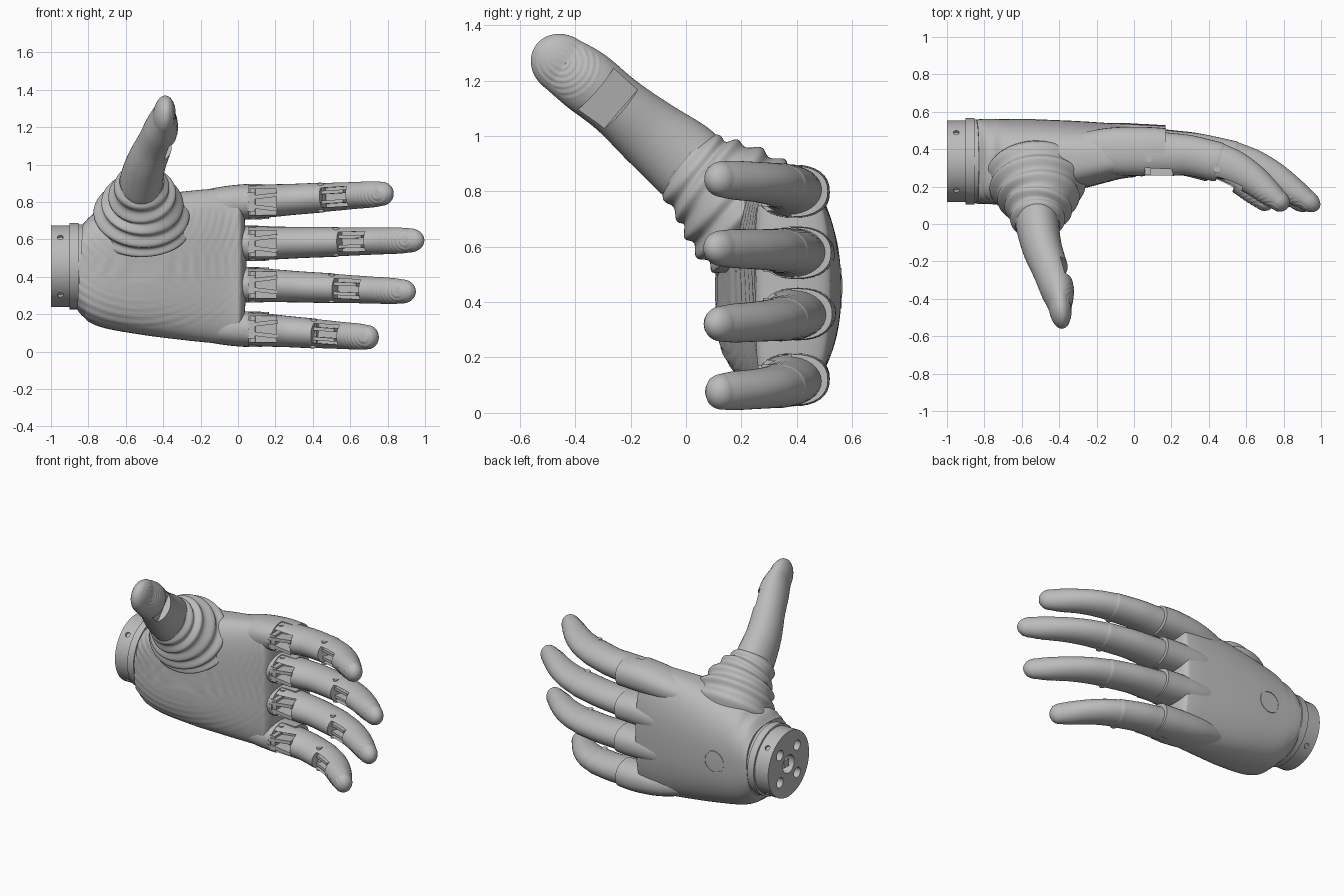
import bpy, bmesh, math
from mathutils import Vector, Matrix

old = bpy.data.objects.get("Cube")
if old:
    bpy.data.objects.remove(old)

grey = bpy.data.materials.new("matte_grey")
grey.use_nodes = True
grey.diffuse_color = (0.5, 0.5, 0.5, 1)
grey.node_tree.nodes["Principled BSDF"].inputs["Base Color"].default_value = (0.5, 0.5, 0.5, 1)


def smooth(ob, angle=35):
    bpy.ops.object.select_all(action='DESELECT')
    ob.select_set(True)
    bpy.context.view_layer.objects.active = ob
    bpy.ops.object.shade_smooth_by_angle(angle=math.radians(angle))


def finish(name, bm):
    bmesh.ops.recalc_face_normals(bm, faces=bm.faces)
    mesh = bpy.data.meshes.new(name)
    bm.to_mesh(mesh)
    bm.free()
    mesh.materials.append(grey)
    ob = bpy.data.objects.new(name, mesh)
    bpy.context.collection.objects.link(ob)
    smooth(ob)
    return ob


def spline(pts, steps):
    """Catmull-Rom through tuples of any length."""
    out = []
    for i in range(len(pts) - 1):
        a, b, c, d = (pts[max(0, min(len(pts) - 1, i + k))] for k in (-1, 0, 1, 2))
        for k in range(steps):
            t = k / steps
            out.append([q + 0.5 * t * (r - p + t * (2*p - 5*q + 4*r - s + t * (3*(q - r) + s - p)))
                        for p, q, r, s in zip(a, b, c, d)])
    return out + [list(pts[-1])]


def tube(name, pts, side, segs=32, steps=8, power=2, tip=0, ripple=None, bellows=0, bend=0):
    """Loft through (x, y, z, side radius, depth radius), optional rounded tip and relief."""
    rows = spline(pts, steps)
    if tip:
        end, t = rows[-1], (Vector(rows[-1][:3]) - Vector(rows[-2][:3])).normalized()
        for k in range(1, 13):
            a = math.pi / 2 * k / 12.4
            rows.append([*(Vector(end[:3]) + t * tip * math.sin(a)),
                         end[3] * math.cos(a), end[4] * math.cos(a)])
    bm, rings = bmesh.new(), []
    for i, row in enumerate(rows):
        c = Vector(row[:3])
        t = (Vector(rows[min(i + 1, len(rows) - 1)][:3]) - Vector(rows[max(i - 1, 0)][:3])).normalized()
        s = (Vector(side) - t * t.dot(Vector(side))).normalized()
        d = t.cross(s)
        swell = 1 + 0.055 * math.sin(2 * math.pi * bellows * i / len(rows)) if bellows else 1
        ring = []
        for k in range(segs):
            a = 2 * math.pi * k / segs
            u, v = math.cos(a), math.sin(a)
            u = math.copysign(abs(u) ** (2 / power), u)
            v = math.copysign(abs(v) ** (2 / power), v)
            out = s * u * row[3] * swell + d * v * row[4] * swell
            co = c + out + Vector((0, -bend * u * u, 0))
            if ripple:
                centre, spacing, height, reach, facing = ripple
                dist = (co - Vector(centre)).length
                if dist < reach and out.normalized().dot(Vector(facing)) > 0.4:
                    co += out.normalized() * height * math.sin(2 * math.pi * dist / spacing)
            ring.append(bm.verts.new(co))
        rings.append(ring)
    for a, b in zip(rings, rings[1:]):
        for k in range(segs):
            j = (k + 1) % segs
            bm.faces.new((a[k], a[j], b[j], b[k]))
    bm.faces.new(rings[0])
    bm.faces.new(rings[-1])
    return finish(name, bm)


def cylinder(name, start, end, r, segs=48):
    start, end = Vector(start), Vector(end)
    axis = end - start
    m = Matrix.Translation((start + end) / 2) @ axis.to_track_quat('Z', 'Y').to_matrix().to_4x4()
    bm = bmesh.new()
    bmesh.ops.create_cone(bm, cap_ends=True, segments=segs, radius1=r, radius2=r,
                          depth=axis.length, matrix=m)
    return finish(name, bm)


def box(name, centre, size, axis=(1, 0, 0), up=(0, 0, 1)):
    """Box whose local x follows axis and local z stays near up."""
    x = Vector(axis).normalized()
    y = Vector(up).cross(x).normalized()
    m = Matrix((x, y, x.cross(y))).transposed().to_4x4()
    bm = bmesh.new()
    bmesh.ops.create_cube(bm, size=1, matrix=Matrix.Translation(centre) @ m @ Matrix.Diagonal((*size, 1)))
    return finish(name, bm)


def cut(targets, cutter):
    for ob in targets:
        mod = ob.modifiers.new("cut", 'BOOLEAN')
        mod.operation, mod.object, mod.solver = 'DIFFERENCE', cutter, 'EXACT'
        bpy.context.view_layer.objects.active = ob
        bpy.ops.object.modifier_apply(modifier=mod.name)
        smooth(ob)
    bpy.data.objects.remove(cutter)


# Wrist coupling with bolt holes and side screws
WY, WZ = 0.335, 0.457
wrist = cylinder("wrist_coupling", (-1, WY, WZ), (-0.89, WY, WZ), 0.218, 64)
cylinder("wrist_collar", (-0.9, WY, WZ), (-0.853, WY, WZ), 0.231, 64)
cylinder("wrist_neck", (-0.86, WY, WZ), (-0.82, WY, WZ), 0.223, 64)
cut([wrist], cylinder("cutter", (-1.02, WY, WZ), (-0.93, WY, WZ), 0.06))
box("wrist_key", (-0.95, WY, WZ), (0.07, 0.05, 0.05))
for sy in (-1, 1):
    for sz in (-1, 1):
        at = lambda x, r: (x, WY + sy * r, WZ + sz * r)
        cut([wrist], cylinder("cutter", at(-1.02, 0.092), at(-0.94, 0.092), 0.034, 24))
        cut([wrist], cylinder("cutter", at(-0.95, 0.143), at(-0.95, 0.18), 0.016, 16))

# Palm shell with faint grip ripples and a rounded finger edge
tube("palm", [(-0.845, .335, .455, .228, .224), (-0.8, .335, .452, .275, .226),
              (-0.7, .335, .447, .325, .226), (-0.5, .35, .453, .367, .21),
              (-0.3, .37, .458, .396, .182), (-0.1, .388, .458, .415, .15),
              (0.0, .388, .458, .42, .136)],
     (0, 0, 1), segs=120, steps=18, power=2.8, tip=0.045, bend=0.025,
     ripple=((-0.52, 0.15, 0.8), 0.04, 0.002, 0.75, (0, -1, 0)))
bm = bmesh.new()
ring = [bm.verts.new((-0.6 + r * math.cos(a), y, 0.45 + r * math.sin(a)))
        for r, y in ((0.075, 0.55), (0.073, 0.562), (0.066, 0.562), (0.064, 0.55))
        for a in (math.tau * k / 48 for k in range(48))]
for row in range(3):
    for k in range(48):
        j = (k + 1) % 48
        bm.faces.new([ring[n] for n in (row*48 + k, row*48 + j, row*48 + 48 + j, row*48 + 48 + k)])
finish("back_ring", bm)

# Thumb: pleated base sinking into the palm, shaft with ridged pad, joint notch
tube("thumb_bellows", [(-.52, .36, .57, .2, .17), (-.52, .27, .67, .255, .225),
                       (-.515, .19, .745, .24, .225), (-.51, .115, .81, .195, .195),
                       (-.515, .05, .86, .155, .16), (-.515, -.01, .91, .122, .135)],
     (1, 0, 0), segs=64, steps=14, bellows=6)
thumb = tube("thumb", [(-.515, .06, .85, .12, .14), (-.515, -.01, .915, .115, .145),
                       (-.49, -.13, 1.01, .105, .128), (-.445, -.25, 1.11, .095, .113),
                       (-.408, -.36, 1.198, .087, .116), (-.395, -.445, 1.258, .06, .106)],
             (1, 0, 0), segs=112, steps=24, tip=0.12,
             ripple=((-.33, -.45, 1.27), 0.022, 0.0015, 0.14, (1, 0, 0)))
slope = Vector((0.2, -0.72, 0.62)).normalized()
cut([thumb], box("cutter", (-0.34, -0.285, 1.115), (0.12, 0.5, 0.085), slope, (1, 0, 0)))

# Fingers: root height, tip height, length beyond the knuckle pin, backward shift
KNUCKLE = 0.08
PROFILE = [(-0.12, .378, .088, .118), (0, .375, .09, .122), (.15, .372, .087, .115), (.29, .366, .083, .108),
           (.48, .333, .08, .106), (.6, .298, .077, .099), (.72, .245, .074, .087),
           (.84, .172, .072, .072), (.91, .128, .066, .058)]
fingers = {"index": (.8, .848, .757, 0), "middle": (.578, .596, .924, .012),
           "ring": (.357, .318, .878, .016), "little": (.12, .072, .675, 0)}

for name, (z0, z1, length, back) in fingers.items():
    def point(f, y):
        return Vector((KNUCKLE + f * length, y + back * (1 - f), z0 + (z1 - z0) * f))

    rows = [(f, (*point(f, y), a, b)) for f, y, a, b in PROFILE]

    # Knuckle hood flowing out of the back of the hand
    inset = 0.03 if name in ("index", "little") else 0
    hood = tube(name + "_knuckle", [(-.42, .41 + back - inset, z0 * .8 + .09, .06, .08),
                                    (-.15, .4 + back - inset * .4, z0 * .95 + .022, .086, .124),
                                    (.04, .388 + back, z0, .095, .131),
                                    (.165, .384 + back, z0, .092, .128)], (0, 0, 1), power=2.3)
    cut([hood], box("cutter", (0.21, 0.2, z0), (0.3, 0.36, 0.4)))

    lower = tube(name + "_lower", [p for f, p in rows if f < 0.5], (0, 0, 1), tip=0.06)
    upper = tube(name + "_upper", [(*p[:3], p[3] * .97, p[4] * .97) for f, p in rows if f > 0.4],
                 (0, 0, 1), segs=72, steps=18, tip=0.09 * length,
                 ripple=(point(.88, .09), 0.022, 0.0012, 0.14, (-0.5, -0.85, 0)))

    # Hinge openings on the palm side
    cut([lower], box("cutter", (0.125, 0.22 + back, z0), (0.16, 0.24, 0.14)))
    bend = point(.56, .31) - point(.44, .345)
    cut([lower, upper], box("cutter", point(.56, .2), (0.15, 0.2, 0.105), bend))

    # Links and pins inside the openings
    for side in (-1, 1):
        box(name + "_link", (0.13, 0.32 + back, z0 + side * 0.03), (0.16, 0.12, 0.022),
            (1, 0, side * 0.12))
        box(name + "_joint_link", point(.56, .275) + Vector((0, 0, side * 0.026)),
            (0.15, 0.07, 0.018), bend)
    box(name + "_stop", (0.07, 0.31 + back, z0), (0.04, 0.09, 0.1))
    for f, y, half in ((0, .35, .09), (.48, .29, .077)):
        p, reach = point(f, y), Vector((0, 0, half))
        cylinder(name + "_pin", p - reach, p + reach, 0.018, 20)
